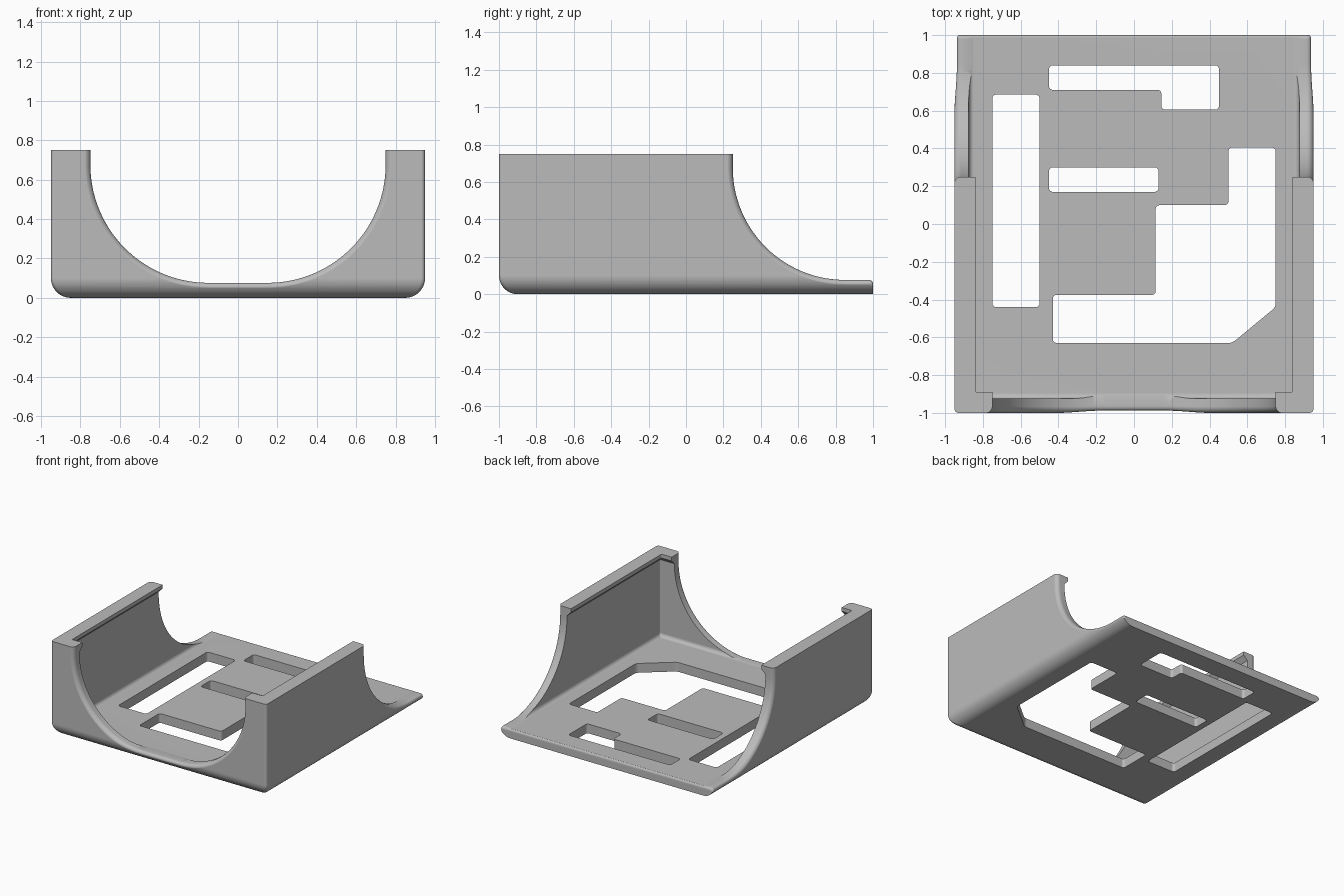
import bpy, bmesh
from math import sin, cos, pi, sqrt

if "Cube" in bpy.data.objects:
    bpy.data.objects.remove(bpy.data.objects["Cube"])

W, TOP, FLOOR, R = 0.95, 0.75, 0.076, 0.1      # half width, height, floor, bottom rounding
CUT_R, EDGE = 0.6, 0.035                       # sweep radius of the openings, edge rounding

grey = bpy.data.materials.new("matte grey")
grey.use_nodes = True
grey.diffuse_color = (0.5, 0.5, 0.5, 1)
grey.node_tree.nodes["Principled BSDF"].inputs["Base Color"].default_value = (0.5, 0.5, 0.5, 1)


def finish(name, bm):
    bmesh.ops.recalc_face_normals(bm, faces=bm.faces)
    mesh = bpy.data.meshes.new(name)
    bm.to_mesh(mesh)
    bm.free()
    mesh.materials.append(grey)
    obj = bpy.data.objects.new(name, mesh)
    bpy.context.collection.objects.link(obj)
    return obj


def loft(name, rings):
    """Skin a stack of closed rings that share one point count."""
    bm = bmesh.new()
    rows = [[bm.verts.new(p) for p in ring] for ring in rings]
    for a, b in zip(rows, rows[1:]):
        for i in range(len(a)):
            j = (i + 1) % len(a)
            bm.faces.new((a[i], a[j], b[j], b[i]))
    bm.faces.new(rows[0])
    bm.faces.new(rows[-1])
    return finish(name, bm)


def plan(inset, z, back, rc):
    """Plan outline with two rounded front corners and a square back."""
    x, y = W - inset, -1 + inset
    right = [(x - rc + rc * sin(a), y + rc - rc * cos(a)) for a in (i * pi / 12 for i in range(7))]
    left = [(-px, py) for px, py in reversed(right)]
    return [(px, py, z) for px, py in left + right + [(x, back), (-x, back)]]


def bottom_inset(z):
    return R - sqrt(R * R - (R - z) ** 2) if z < R else 0


def arc(cx, cz, r, a0, a1, n=28):
    return [(cx + r * cos(a0 + (a1 - a0) * i / n), cz + r * sin(a0 + (a1 - a0) * i / n))
            for i in range(n + 1)]


# Solid outer body, rounded below on three sides
levels = [R * (1 - cos(i * pi / 24)) for i in range(13)]
tray = loft("tray", [plan(bottom_inset(z), z, 1, 0.02) for z in levels + [TOP]])
cutters = []

# Inner cavity, with a floor fillet and an overhanging chamfered lip
wall, lip, f = 0.075, 0.11, 0.03
section = [(0.074 + f * (1 - cos(a)), wall + f * (1 - sin(a))) for a in (i * pi / 12 for i in range(7))]
section += [(0.685, wall), (0.72, lip), (1, lip)]
cutters.append(loft("cavity_cutter", [plan(d, z, 1.2, 0.01) for z, d in section]))


# Opening profiles, grown outwards by o
def front_profile(o):
    cz = FLOOR + CUT_R
    return ([(-0.75 - o, 1)] + arc(-0.15, cz, CUT_R + o, pi, 1.5 * pi)
            + arc(0.15, cz, CUT_R + o, 1.5 * pi, 2 * pi) + [(0.75 + o, 1)])


def back_profile(o):
    rear = arc(0.98, FLOOR - 0.02 - o, 0.02, pi / 2, 0, 6)
    return ([(0.25 - o, 1)] + arc(0.85, FLOOR + CUT_R, CUT_R + o, pi, 1.5 * pi)
            + rear + [(1.1, rear[-1][1]), (1.1, 1)])


def flare(profile, place):
    """Rings from inside the wall to outside, opening up to round the outer edge."""
    rings = []
    for i in range(9):
        a = i * pi / 16
        o, depth = EDGE * (1 - cos(a)), EDGE * (1 - sin(a)) - 0.001
        rings.append([place(u, v, depth + bottom_inset(v)) for u, v in profile(o)])
    rings.append([place(u, v, -0.2) for u, v in profile(EDGE)])
    return rings


# Front opening
front = [[(u, -0.8, v) for u, v in front_profile(0)]]
front += flare(front_profile, lambda u, v, d: (u, -1 + d, v))
cutters.append(loft("front_cutter", front))

# Back opening, running through both side walls
right_half = flare(back_profile, lambda u, v, d: (W - d, u, v))
left_half = [[(-x, y, z) for x, y, z in ring] for ring in reversed(right_half)]
cutters.append(loft("back_cutter", left_half + right_half))

# Floor windows
windows = [
    [(-0.75, -0.44), (-0.5, -0.44), (-0.5, 0.685), (-0.75, 0.685)],
    [(-0.45, 0.17), (0.13, 0.17), (0.13, 0.3), (-0.45, 0.3)],
    [(-0.45, 0.71), (0.145, 0.71), (0.145, 0.605), (0.45, 0.605), (0.45, 0.84), (-0.45, 0.84)],
    [(-0.43, -0.63), (0.52, -0.63), (0.75, -0.44), (0.75, 0.405), (0.5, 0.405),
     (0.5, 0.1), (0.115, 0.1), (0.115, -0.375), (-0.43, -0.375)],
]
for outline in windows:
    bm = bmesh.new()
    face = bm.faces.new([bm.verts.new((x, y, -0.1)) for x, y in outline])
    new = bmesh.ops.extrude_face_region(bm, geom=[face])["geom"]
    bmesh.ops.translate(bm, vec=(0, 0, 0.3), verts=[g for g in new if isinstance(g, bmesh.types.BMVert)])
    upright = [e for e in bm.edges if abs(e.verts[0].co.z - e.verts[1].co.z) > 0.1]
    bmesh.ops.bevel(bm, geom=upright, offset=0.02, segments=4, profile=0.5, affect='EDGES')
    cutters.append(finish("window_cutter", bm))

# Carve everything out of the body
for cutter in cutters:
    cutter.hide_render = True
    mod = tray.modifiers.new("carve", 'BOOLEAN')
    mod.operation, mod.solver, mod.object = 'DIFFERENCE', 'EXACT', cutter
bpy.context.view_layer.update()
carved = bpy.data.meshes.new_from_object(tray.evaluated_get(bpy.context.evaluated_depsgraph_get()))
tray.modifiers.clear()
tray.data = carved
for cutter in cutters:
    bpy.data.objects.remove(cutter)

# Smooth fillets, crisp corners
bpy.ops.object.select_all(action='DESELECT')
tray.select_set(True)
bpy.context.view_layer.objects.active = tray
bpy.ops.object.shade_smooth_by_angle(angle=pi / 6)
weighted = tray.modifiers.new("even_shading", 'WEIGHTED_NORMAL')
weighted.keep_sharp = True
